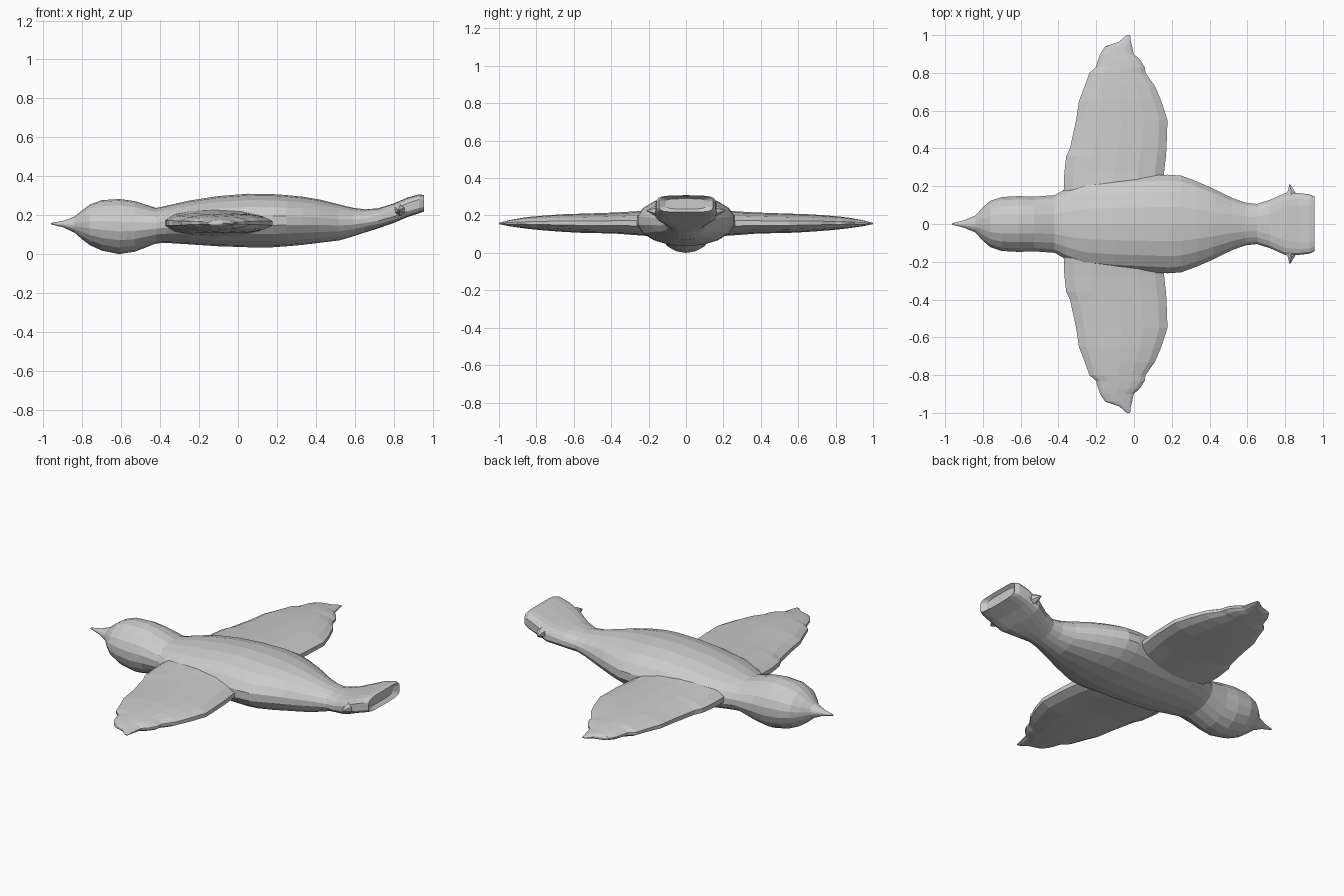
import bpy, bmesh, math
from mathutils import Vector


def loft(name, rings, sides):
    """rings: list of (point_function(angle)) -> closed skin with end caps."""
    bm = bmesh.new()
    loops = [[bm.verts.new(f(2 * math.pi * (i + 0.5) / sides)) for i in range(sides)]
             for f in rings]
    for a, b in zip(loops, loops[1:]):
        for i in range(sides):
            j = (i + 1) % sides
            bm.faces.new((a[i], a[j], b[j], b[i]))
    bm.faces.new(loops[0])
    bm.faces.new(loops[-1])
    bmesh.ops.recalc_face_normals(bm, faces=bm.faces)
    me = bpy.data.meshes.new(name)
    bm.to_mesh(me)
    bm.free()
    ob = bpy.data.objects.new(name, me)
    bpy.context.collection.objects.link(ob)
    return ob


def power(v, p):
    return math.copysign(abs(v) ** p, v)


def body_ring(x, half, lo, hi, p=1.0):
    return lambda t: Vector((x, half * power(math.cos(t), p),
                             (lo + hi) / 2 + (hi - lo) / 2 * power(math.sin(t), p)))


def wing_ring(y, x0, x1, lo, hi):
    return lambda t: Vector(((x0 + x1) / 2 + (x1 - x0) / 2 * power(math.cos(t), 0.9), y,
                             (lo + hi) / 2 + (hi - lo) / 2 * math.sin(t)))


def mirror_y(ob):
    m = ob.modifiers.new("mirror", 'MIRROR')
    m.use_axis = (False, True, False)
    m.use_bisect_axis = (False, False, False)


# Beak, head and torso: x, half width, bottom, top
torso = [(-0.96, 0.004, 0.152, 0.16), (-0.90, 0.02, 0.138, 0.17), (-0.84, 0.045, 0.11, 0.192),
         (-0.80, 0.09, 0.075, 0.225), (-0.76, 0.125, 0.045, 0.255), (-0.70, 0.145, 0.018, 0.277),
         (-0.61, 0.15, 0.0, 0.283), (-0.53, 0.147, 0.012, 0.272), (-0.42, 0.155, 0.055, 0.237),
         (-0.36, 0.19, 0.057, 0.25), (-0.25, 0.235, 0.05, 0.275), (-0.10, 0.25, 0.04, 0.298),
         (0.05, 0.258, 0.035, 0.31), (0.18, 0.265, 0.035, 0.308), (0.25, 0.26, 0.04, 0.303),
         (0.33, 0.23, 0.047, 0.295), (0.42, 0.19, 0.058, 0.28), (0.52, 0.14, 0.07, 0.255),
         (0.59, 0.115, 0.09, 0.238), (0.65, 0.108, 0.11, 0.23)]
# Fanned, squarer tail with a recessed end
tail = [(0.72, 0.13, 0.132, 0.235, 0.8), (0.80, 0.165, 0.16, 0.26, 0.6),
        (0.87, 0.165, 0.19, 0.29, 0.5), (0.93, 0.158, 0.21, 0.307, 0.45),
        (0.955, 0.145, 0.218, 0.303, 0.45), (0.935, 0.11, 0.235, 0.29, 0.5)]
loft("bird_body", [body_ring(*r) for r in torso + tail], 18)

# Wings: y, front edge x, rear edge x, bottom, top
wing = [(0.12, -0.38, 0.15, 0.085, 0.235), (0.27, -0.375, 0.165, 0.095, 0.222),
        (0.36, -0.365, 0.175, 0.102, 0.217), (0.40, -0.345, 0.178, 0.104, 0.215),
        (0.55, -0.312, 0.183, 0.107, 0.21), (0.65, -0.297, 0.15, 0.112, 0.207),
        (0.73, -0.265, 0.115, 0.118, 0.202), (0.80, -0.24, 0.065, 0.124, 0.196),
        (0.83, -0.205, 0.06, 0.127, 0.193), (0.87, -0.192, 0.035, 0.132, 0.188),
        (0.90, -0.182, 0.0, 0.136, 0.183), (0.94, -0.155, -0.008, 0.142, 0.176),
        (0.965, -0.08, -0.016, 0.147, 0.17), (1.0, -0.04, -0.02, 0.154, 0.16)]
mirror_y(loft("wings", [wing_ring(*r) for r in wing], 14))

# Small pointed feathers on the tail sides
feather = [(0.14, 0.79, 0.87, 0.19, 0.26), (0.17, 0.81, 0.855, 0.20, 0.25),
           (0.21, 0.822, 0.828, 0.224, 0.228)]
mirror_y(loft("tail_side_feathers", [wing_ring(*r) for r in feather], 6))
